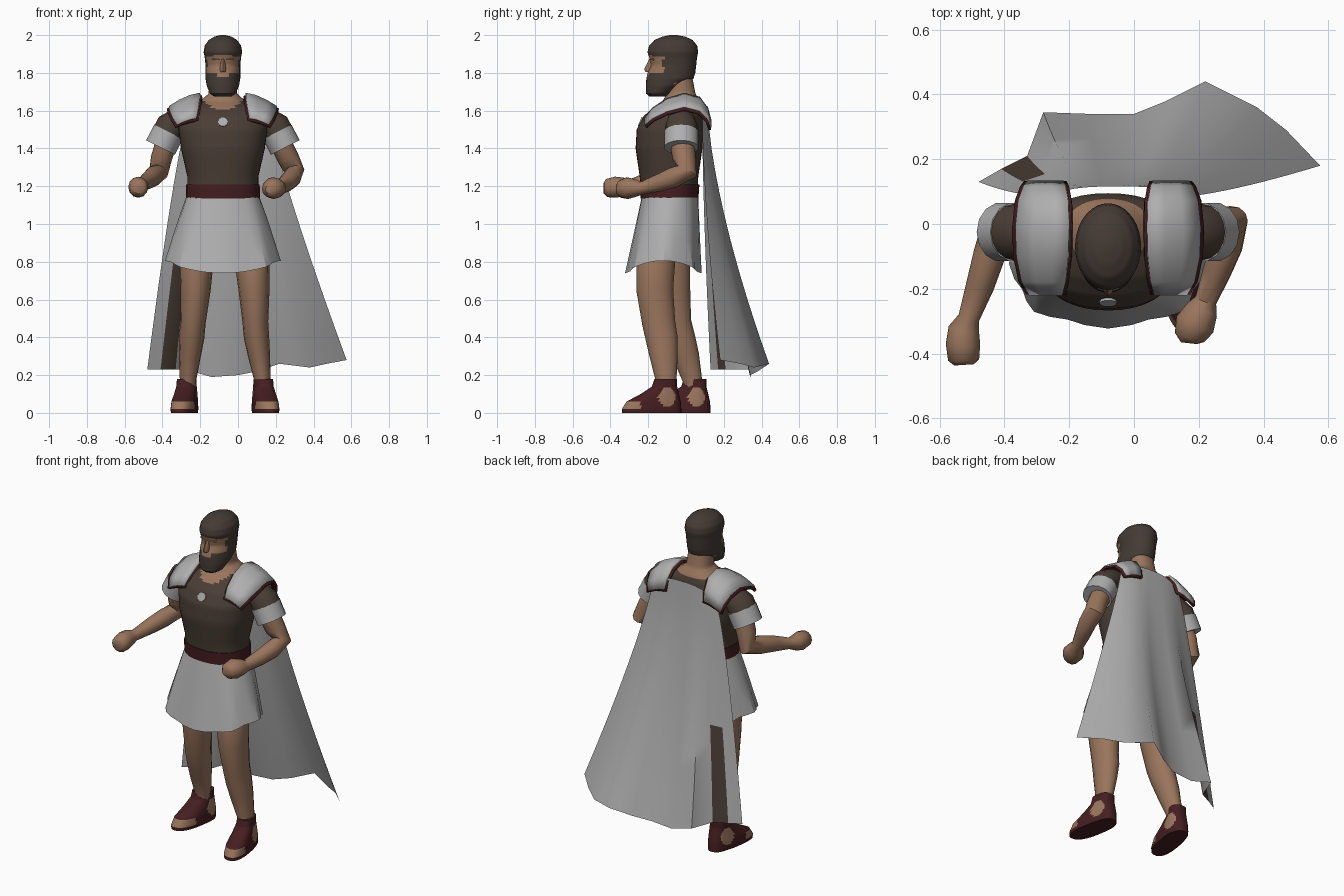
import bpy, bmesh, math
from mathutils import Vector

if "Cube" in bpy.data.objects:
    bpy.data.objects.remove(bpy.data.objects["Cube"])

CX = -0.08  # body axis


def material(name, rgb):
    m = bpy.data.materials.new(name)
    m.diffuse_color = (*rgb, 1)
    m.use_nodes = True
    m.node_tree.nodes["Principled BSDF"].inputs["Base Color"].default_value = m.diffuse_color
    return m


SKIN, GREY, BROWN, RED, HAIR = range(5)
MATS = [material("skin", (0.32, 0.178, 0.108)), material("pale grey cloth", (0.43, 0.43, 0.43)),
        material("brown tunic", (0.068, 0.048, 0.036)), material("dark red leather", (0.060, 0.013, 0.015)),
        material("dark brown hair", (0.058, 0.043, 0.035))]


def build(name, rings, colour, closed=True, caps=True, solid=0, angle=45):
    """Skin a list of point rings; colour is an index or a rule on the face centre."""
    bm = bmesh.new()
    vs = [[bm.verts.new(p) for p in r] for r in rings]
    n = len(rings[0])
    for a, b in zip(vs, vs[1:]):
        for i in range(n if closed else n - 1):
            j = (i + 1) % n
            bm.faces.new((a[i], a[j], b[j], b[i]))
    if closed and caps:
        bm.faces.new(vs[0])
        bm.faces.new(vs[-1])
    bmesh.ops.recalc_face_normals(bm, faces=bm.faces)
    for f in bm.faces:
        f.material_index = colour(f.calc_center_median()) if callable(colour) else colour
    me = bpy.data.meshes.new(name)
    bm.to_mesh(me)
    bm.free()
    for m in MATS:
        me.materials.append(m)
    ob = bpy.data.objects.new(name, me)
    bpy.context.collection.objects.link(ob)
    if solid:
        md = ob.modifiers.new("thickness", 'SOLIDIFY')
        md.thickness = solid
        md.offset = 0
    bpy.ops.object.select_all(action='DESELECT')
    ob.select_set(True)
    bpy.context.view_layer.objects.active = ob
    bpy.ops.object.shade_smooth_by_angle(angle=math.radians(angle))
    return ob


def refine(rows, k):
    out = []
    for a, b in zip(rows, rows[1:]):
        out += [[p + (q - p) * s / k for p, q in zip(a, b)] for s in range(k)]
    return out + [rows[-1]]


def stack(name, rows, colour, n=20, k=1, power=1.0, **kw):
    """Horizontal rings from rows of (cx, cy, z, rx, ry)."""
    def pt(r, i):
        a = math.tau * i / n
        c, s = math.cos(a), math.sin(a)
        return (r[0] + r[3] * math.copysign(abs(c) ** power, c),
                r[1] + r[4] * math.copysign(abs(s) ** power, s), r[2])
    return build(name, [[pt(r, i) for i in range(n)] for r in refine(rows, k)], colour, **kw)


def tube(name, rows, colour, n=12, **kw):
    """Limb along a path of (x, y, z, side radius, depth radius)."""
    rings = []
    for i, r in enumerate(rows):
        t = (Vector(rows[min(i + 1, len(rows) - 1)][:3]) - Vector(rows[max(i - 1, 0)][:3])).normalized()
        u = (Vector((1, 0, 0)) - t * t.x).normalized()
        v = t.cross(u)
        rings.append([Vector(r[:3]) + u * r[3] * math.cos(math.tau * j / n) + v * r[4] * math.sin(math.tau * j / n)
                      for j in range(n)])
    return build(name, rings, colour, **kw)


# torso with neck; skin shows at the curved neckline
def torso_colour(c):
    d = abs(c.x - CX)
    neckline = 1.605 + 4.5 * d * d if c.y < -0.03 else 1.64
    return SKIN if c.z > min(neckline, 1.65) else BROWN


stack("torso", [(CX, -.085, 1.12, .188, .145), (CX, -.090, 1.25, .188, .155), (CX, -.090, 1.40, .222, .177),
                (CX, -.085, 1.50, .235, .176), (CX, -.065, 1.57, .235, .160), (CX, -.045, 1.615, .200, .132),
                (CX, -.025, 1.65, .120, .100), (CX, -.025, 1.69, .076, .075), (CX, -.035, 1.77, .070, .070)],
      torso_colour, n=40, k=5, power=0.9)

# belt
stack("belt", [(CX, -.087, 1.135, .196, .153), (CX, -.087, 1.21, .195, .158)], RED, n=24, power=0.9)

# pleated skirt, longer at front and back than at the sides
rings = []
for t in (0, .33, .66, 1):
    ring = []
    for i in range(32):
        a = math.tau * i / 32
        c, s = math.cos(a), math.sin(a)
        fold = 1 + .04 * t * math.cos(8 * a)
        ring.append((CX + (.195 + .10 * t ** .9) * fold * math.copysign(abs(c) ** .85, c),
                     -.085 - .035 * t + (.15 + .045 * t) * fold * math.copysign(abs(s) ** .85, s),
                     1.14 + t * (-.335 - .065 * s * s)))
    rings.append(ring)
build("skirt", rings, GREY, caps=False, angle=30)


# head with hair and beard coloured by region
def head_colour(c):
    d = abs(c.x - CX)
    if c.z > 1.885 + .012 * (d < .05) or (c.y > -0.05 and c.z > 1.74):
        return HAIR
    if c.y < -0.06 and c.z < (1.775 if d < .025 else 1.80):
        return HAIR
    if d > .08 and c.y > -0.12 and c.z > 1.76:
        return HAIR
    return SKIN


stack("head", [(CX, -.150, 1.675, .045, .045), (CX, -.145, 1.69, .068, .066), (CX, -.115, 1.73, .085, .097),
               (CX, -.085, 1.77, .092, .125), (CX, -.077, 1.80, .092, .126), (CX, -.066, 1.84, .092, .120),
               (CX, -.068, 1.88, .096, .126), (CX, -.070, 1.91, .102, .134), (CX, -.068, 1.945, .096, .127),
               (CX, -.066, 1.975, .074, .100), (CX, -.065, 1.992, .045, .060), (CX, -.065, 2.0, .015, .02)],
      head_colour, n=36, k=4)
# nose, brows and mouth
stack("nose", [(CX, -.195, 1.805, .014, .020), (CX, -.195, 1.82, .017, .027), (CX, -.182, 1.875, .009, .012)],
      SKIN, n=8)
for side in (-1, 1):
    tube("eyebrow", [(CX + side * .015, -.186, 1.872, .006, .006), (CX + side * .055, -.170, 1.872, .006, .006)],
         SKIN, n=6)
stack("mouth", [(CX, -.192, 1.774, .022, .014), (CX, -.192, 1.786, .020, .013)], SKIN, n=10)

# round chest clasp
axis = Vector((0, -1, .42)).normalized()
p = Vector((CX, -.240, 1.54))
tube("chest_clasp", [(*(p + axis * d), .027, .027) for d in (-.012, .006)], GREY, n=10)

# shoulder plates over red backing, and sleeves: rows of y, z, inner, outer, sideways drop
PLATE = [(-.215, 1.560, .140, .242, .035), (-.175, 1.61, .130, .265, .05), (-.10, 1.660, .122, .280, .065),
         (-.01, 1.688, .120, .283, .07), (.07, 1.668, .122, .275, .07), (.112, 1.61, .130, .260, .055),
         (.128, 1.550, .138, .248, .04)]
for side, tag in ((-1, "left"), (1, "right")):
    def plate(name, grow, drop, mat):
        rows = []
        for y, z, a, b, fall in PLATE:
            a, b = a - grow, b + grow
            rows.append([(CX + side * (a + (b - a) * f), y * (1 - drop), z - drop - fall * f ** 1.6)
                         for f in (0, .33, .67, 1)])
        build(name, rows, mat, closed=False, solid=.014)
    plate(tag + "_shoulder_plate", 0, 0, GREY)
    plate(tag + "_shoulder_backing", .010, .013, RED)

    def arm_pt(x, z, r, y=-.025):
        return (CX + side * x, y, z, r, r * 1.08)
    tube(tag + "_sleeve", [arm_pt(.17, 1.575, .05), arm_pt(.225, 1.555, .066), arm_pt(.278, 1.515, .080),
                           arm_pt(.300, 1.470, .080)], BROWN, n=16)
    tube(tag + "_sleeve_cuff", [arm_pt(.288, 1.488, .085), arm_pt(.330, 1.405, .085)], GREY, n=14)

# bare arms ending in fists
tube("left_arm", [(-.37, -.025, 1.46, .058, .065), (-.405, -.015, 1.35, .056, .062), (-.420, -.005, 1.275, .052, .058),
                  (-.445, -.09, 1.255, .050, .054), (-.475, -.19, 1.232, .044, .046), (-.510, -.29, 1.205, .033, .033),
                  (-.525, -.325, 1.20, .048, .046), (-.528, -.37, 1.195, .053, .056), (-.526, -.42, 1.19, .048, .048),
                  (-.525, -.435, 1.19, .03, .03)], SKIN)
tube("right_arm", [(.21, -.025, 1.46, .058, .065), (.265, -.01, 1.35, .058, .062), (.298, .005, 1.28, .054, .058),
                   (.285, -.07, 1.245, .050, .054), (.255, -.15, 1.215, .044, .046), (.222, -.235, 1.19, .034, .034),
                   (.210, -.265, 1.19, .050, .046), (.188, -.31, 1.19, .062, .058), (.172, -.350, 1.185, .048, .046),
                   (.170, -.368, 1.185, .025, .025)], SKIN)

# legs
tube("left_leg", [(-.200, -.085, .95, .075, .085), (-.220, -.08, .80, .090, .105), (-.225, -.075, .65, .080, .10),
                  (-.238, -.055, .48, .067, .085), (-.245, -.03, .40, .067, .08), (-.255, 0, .30, .058, .072),
                  (-.265, .035, .17, .043, .052), (-.265, .045, .08, .045, .055)], SKIN, n=14)
tube("right_leg", [(.045, -.125, .95, .075, .085), (.075, -.160, .80, .092, .105), (.085, -.165, .65, .082, .10),
                   (.092, -.145, .48, .068, .09), (.098, -.13, .40, .067, .087), (.112, -.118, .30, .058, .076),
                   (.130, -.105, .17, .043, .056), (.132, -.105, .08, .045, .055)], SKIN, n=14)

# sandals: open toes and side openings show skin
for tag, side, x, heel in (("left", -1, -.268, .13), ("right", 1, .130, -.025)):
    def foot_colour(c):
        d = heel - c.y
        toe = d > .215 and .02 < c.z < .058
        opening = ((d - .075) / .043) ** 2 + ((c.z - .083) / .052) ** 2 < 1 and c.z > .02
        return SKIN if toe or opening else RED
    foot = stack(tag + "_sandal",
                 [(x, heel - (a + b) / 2, z, w, (b - a) / 2) for z, a, b, w in
                  ((0, 0, .315, .064), (.02, 0, .315, .066), (.06, .003, .290, .064), (.10, .012, .215, .058),
                   (.14, .022, .155, .052), (.18, .022, .142, .050))],
                 foot_colour, n=64, k=6, power=.8)
    for v in foot.data.vertices:  # toes point slightly outwards
        v.co.x += side * .16 * max(0, heel - .06 - v.co.y)

# flowing cape, hem points joined to the shoulder line
HEM = [(-.48, .13, .23), (-.41, .17, .23), (-.33, .21, .23), (-.28, .345, .23), (-.14, .34, .19), (0, .34, .20),
       (.10, .38, .22), (.22, .44, .26), (.38, .36, .24), (.47, .29, .26), (.575, .18, .28)]
rows = []
for k in range(13):
    t = k / 12
    row = []
    for i, (x, y, z) in enumerate(HEM):
        f = i / (len(HEM) - 1)
        edge = abs(2 * f - 1) ** 3
        top = (-.27 + .44 * f, .116 - .03 * edge, 1.625 - .08 * edge)
        tx = t ** (.8 + .35 * f)
        row.append((top[0] + (x - top[0]) * tx, top[1] + (y - top[1]) * t ** 1.5, top[2] + (z - top[2]) * t))
    rows.append(row)
cape = build("cape", rows, GREY, closed=False, angle=60)
for face in cape.data.polygons:  # dark stripe low on one side
    if face.index % (len(HEM) - 1) == 1 and face.center.z < .80:
        face.material_index = BROWN
